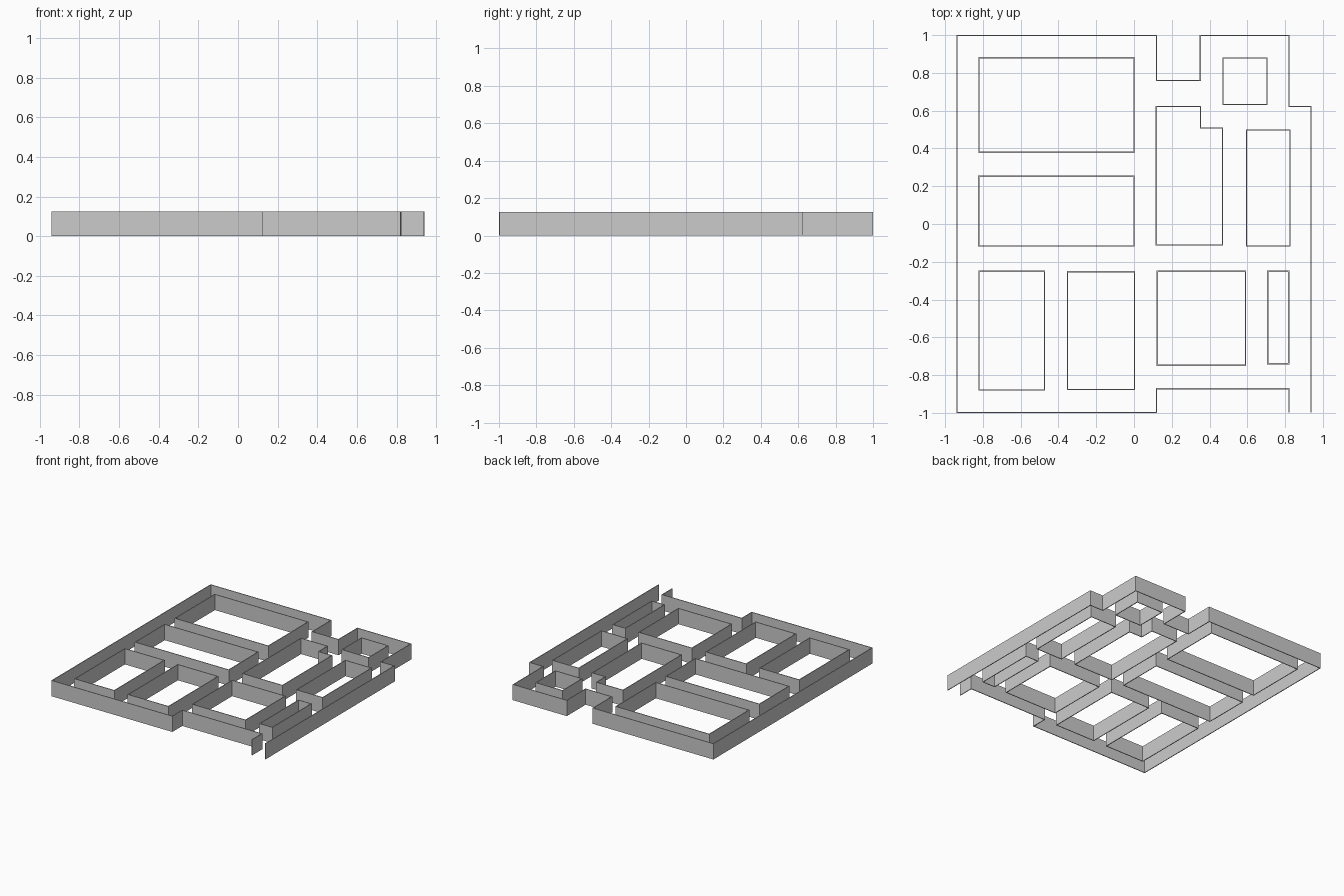
import bpy
import bmesh

HEIGHT = 0.125
THICKNESS = 0.006

cube = bpy.data.objects.get("Cube")
if cube:
    bpy.data.objects.remove(cube, do_unlink=True)

grey = bpy.data.materials.new("wall_grey")
grey.use_nodes = True
grey.diffuse_color = (0.6, 0.6, 0.6, 1)
grey.node_tree.nodes["Principled BSDF"].inputs["Base Color"].default_value = (0.6, 0.6, 0.6, 1)


def wall(name, path, closed=True):
    """Raise a plan outline into a thin upright wall."""
    mesh = bpy.data.meshes.new(name)
    bm = bmesh.new()
    low = [bm.verts.new((x, y, 0)) for x, y in path]
    high = [bm.verts.new((x, y, HEIGHT)) for x, y in path]
    count = len(path)
    for i in range(count if closed else count - 1):
        j = (i + 1) % count
        bm.faces.new((low[i], low[j], high[j], high[i]))
    bm.to_mesh(mesh)
    bm.free()
    mesh.materials.append(grey)
    obj = bpy.data.objects.new(name, mesh)
    bpy.context.collection.objects.link(obj)
    solid = obj.modifiers.new("thickness", 'SOLIDIFY')
    solid.thickness = THICKNESS
    solid.offset = 0
    solid.use_even_offset = True


def room(name, left, right, front, back):
    wall(name, [(left, front), (right, front), (right, back), (left, back)])


# Outer wall, open at the front doorway
E = 0.997
wall("outer_wall", [
    (0.938, -E), (0.938, 0.622), (0.82, 0.622), (0.82, E), (0.351, E),
    (0.351, 0.76), (0.12, 0.76), (0.12, E), (-0.938, E), (-0.938, -E),
    (0.12, -E), (0.12, -0.872), (0.82, -0.872), (0.82, -E)], closed=False)

# Rectangular rooms: left, right, front, back
room("back_large_room", -0.82, 0, 0.38, 0.88)
room("middle_room", -0.822, 0, -0.117, 0.253)
room("front_corner_room", -0.82, -0.473, -0.878, -0.25)
room("front_centre_room", -0.352, 0.002, -0.877, -0.253)
room("front_square_room", 0.123, 0.59, -0.748, -0.25)
room("front_narrow_room", 0.708, 0.819, -0.74, -0.25)
room("side_room", 0.595, 0.825, -0.116, 0.498)
room("back_small_room", 0.471, 0.705, 0.632, 0.878)

# Hall with a notched back corner
wall("notched_hall", [
    (0.118, -0.112), (0.469, -0.112), (0.469, 0.508),
    (0.352, 0.508), (0.352, 0.622), (0.118, 0.622)])
